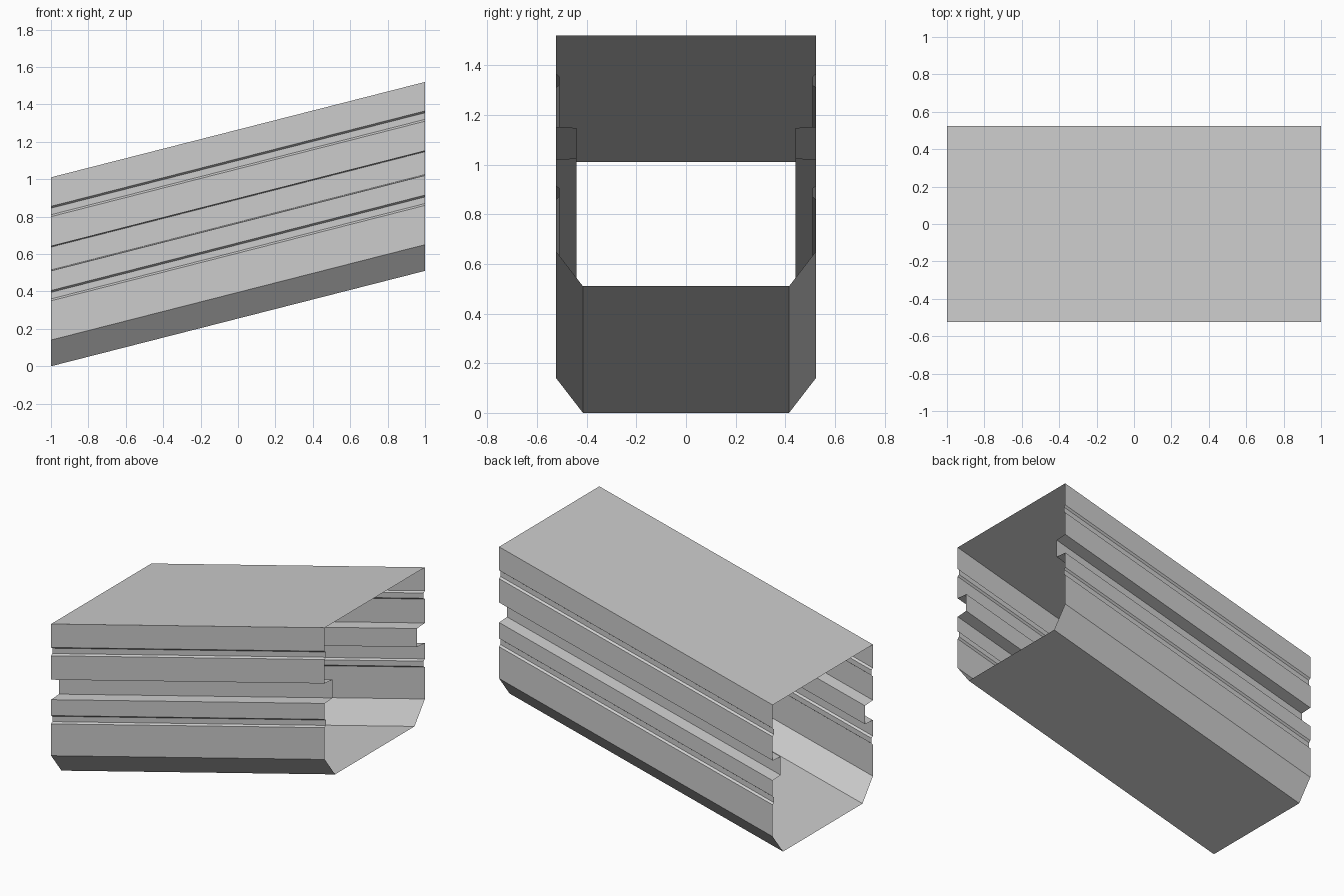
import bpy
import bmesh

# Remove the default object
cube = bpy.data.objects.get("Cube")
if cube:
    bpy.data.objects.remove(cube, do_unlink=True)

WIDTH = 0.523    # half width of the shell
RISE = 0.255     # climb per unit of length
HEIGHT = 1.01


def groove(low, high, depth, taper):
    """Profile points of a tapered groove cut into the wall."""
    inner = WIDTH - depth
    return [(WIDTH, low), (inner, low + taper), (inner, high - taper), (WIDTH, high)]


# Right half of the cross-section, from floor to roof
half = [(0.415, 0.0), (WIDTH, 0.14)]
half += groove(0.35, 0.405, 0.013, 0.01)
half += groove(0.51, 0.642, 0.083, 0.005)
half += groove(0.80, 0.855, 0.013, 0.01)
half += [(WIDTH, HEIGHT)]
profile = half + [(-y, z) for y, z in reversed(half)]

# Plain grey material
grey = bpy.data.materials.new("light grey")
grey.use_nodes = True
colour = (0.604, 0.604, 0.604, 1)
grey.diffuse_color = colour
grey.node_tree.nodes["Principled BSDF"].inputs["Base Color"].default_value = colour

# Open-ended shell, swept along the slope
bm = bmesh.new()
ends = [[bm.verts.new((x, y, z + RISE * (x + 1))) for y, z in profile] for x in (-1, 1)]
for i in range(len(profile)):
    j = (i + 1) % len(profile)
    bm.faces.new((ends[0][i], ends[0][j], ends[1][j], ends[1][i]))
bmesh.ops.recalc_face_normals(bm, faces=bm.faces)
bm.normal_update()
# The roof, the highest face, must point upward
roof = max(bm.faces, key=lambda f: f.calc_center_median().z)
if roof.normal.z < 0:
    bmesh.ops.reverse_faces(bm, faces=bm.faces)

mesh = bpy.data.meshes.new("sloped_shell")
bm.to_mesh(mesh)
bm.free()
mesh.materials.append(grey)
shell = bpy.data.objects.new("sloped_shell", mesh)
bpy.context.collection.objects.link(shell)
